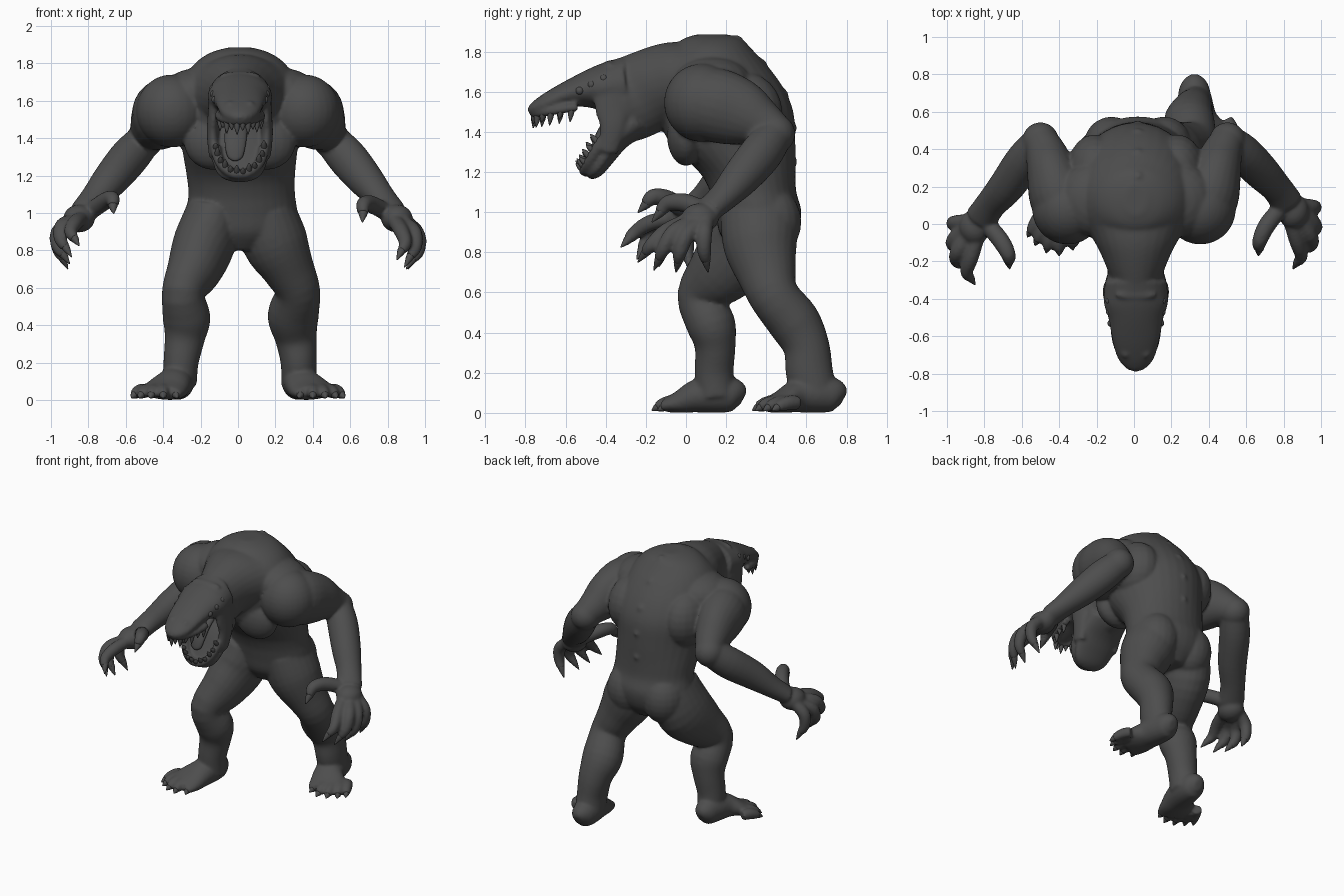
import bpy, bmesh, math
from mathutils import Vector, Matrix

skin = bpy.data.materials.new("dark_grey_skin")
skin.diffuse_color = (0.075, 0.075, 0.075, 1)


def catmull(pts, sub):
    """Smooth a list of (x, y, z, ra, rb) sections."""
    p = [pts[0]] + list(pts) + [pts[-1]]
    out = []
    for i in range(1, len(p) - 2):
        for s in range(sub):
            t = s / sub
            out.append([0.5 * (2 * b + (c - a) * t + (2 * a - 5 * b + 4 * c - d) * t * t
                               + (3 * b - a - 3 * c + d) * t ** 3)
                        for a, b, c, d in zip(p[i - 1], p[i], p[i + 1], p[i + 2])])
    out.append(list(pts[-1]))
    return out


def loft(bm, pts, ref=(1, 0, 0), n=20, sub=4, axis=None):
    """Closed tube: ra is the radius along ref, rb the radius across it."""
    secs = catmull(pts, sub)
    cen = [Vector(s[:3]) for s in secs]
    rings = []
    for i, s in enumerate(secs):
        t = Vector(axis) if axis else (cen[min(i + 1, len(cen) - 1)] - cen[max(i - 1, 0)]).normalized()
        a = Vector(ref)
        a = (a - t * a.dot(t)).normalized()
        b = t.cross(a)
        ra, rb = max(s[3], 0.002), max(s[4], 0.002)
        rings.append([bm.verts.new(cen[i] + a * ra * math.cos(k * math.tau / n)
                                   + b * rb * math.sin(k * math.tau / n)) for k in range(n)])
    for r, q in zip(rings, rings[1:]):
        for k in range(n):
            bm.faces.new((r[k], r[(k + 1) % n], q[(k + 1) % n], q[k]))
    bm.faces.new(rings[0][::-1])
    bm.faces.new(rings[-1])


def blob(bm, c, r, seg=20):
    m = Matrix.Translation(c) @ Matrix.Diagonal((*r, 1))
    bmesh.ops.create_uvsphere(bm, u_segments=seg, v_segments=seg // 2 + 2, radius=1, matrix=m)


def finish(bm, name):
    bmesh.ops.recalc_face_normals(bm, faces=bm.faces[:])
    me = bpy.data.meshes.new(name)
    bm.to_mesh(me)
    bm.free()
    me.materials.append(skin)
    for f in me.polygons:
        f.use_smooth = True
    ob = bpy.data.objects.new(name, me)
    bpy.context.collection.objects.link(ob)
    return ob


body, claws, teeth, eyes, tongue = (bmesh.new() for _ in range(5))


def digit(pts, r):
    """Finger or toe in the body, ending in a separate claw."""
    a, b, c, d = [Vector(p) for p in pts]
    e = c.lerp(d, 0.5)
    loft(body, [(*a, r, r), (*b, r * 1.05, r * 1.05), (*c, r * 0.9, r * 0.9),
                (*e, r * 0.65, r * 0.65)], n=12)
    s = c.lerp(d, 0.25)
    loft(claws, [(*s, r * 0.5, r * 0.5), (*e, r * 0.55, r * 0.55),
                 (*d, 0.003, 0.003)], n=10)


# torso, pelvis to hunched back
loft(body, [(.02, .36, .80, .10, .12), (.02, .36, .89, .26, .19), (.02, .36, 1.0, .295, .215),
            (.02, .335, 1.1, .285, .215), (.015, .305, 1.2, .29, .24), (.01, .23, 1.35, .31, .315),
            (.01, .20, 1.5, .33, .335), (.01, .17, 1.62, .32, .315), (.01, .13, 1.73, .29, .275),
            (.01, .13, 1.81, .23, .2), (.01, .13, 1.86, .15, .15), (.01, .13, 1.885, .06, .08)],
     n=32, axis=(0, 0, 1))
for s in (-1, 1):
    blob(body, (.02 + s * .14, .42, .95), (.15, .155, .18))       # buttock
    blob(body, (.01 + s * .22, .13, 1.64), (.2, .2, .135))        # shoulder slope
    blob(body, (.01 + s * .14, .0, 1.38), (.16, .095, .15))       # chest muscle
    blob(body, (.01 + s * .22, .28, 1.5), (.15, .2, .2))          # shoulder blade
# spine bumps
for y, z, r in ((.25, 1.845, .038), (.365, 1.725, .042), (.475, 1.58, .038),
                (.52, 1.42, .033), (.525, 1.25, .03)):
    blob(body, (.02, y, z), (r, r, r))

# neck and back of the head
loft(body, [(.01, .10, 1.65, .32, .21), (.01, .0, 1.64, .28, .21), (.01, -.08, 1.635, .23, .21),
            (.01, -.16, 1.615, .185, .205), (.01, -.25, 1.575, .15, .21), (.01, -.32, 1.55, .165, .205),
            (.01, -.36, 1.54, .13, .16)], n=28)
# upper jaw
loft(body, [(.01, -.30, 1.63, .165, .145), (.01, -.42, 1.62, .172, .118), (.01, -.5, 1.61, .148, .09),
            (.01, -.6, 1.585, .13, .062), (.01, -.68, 1.55, .112, .05), (.01, -.73, 1.525, .09, .042),
            (.01, -.765, 1.51, .06, .03), (.01, -.785, 1.5, .025, .012)], n=28)
# lower jaw
loft(body, [(.01, -.25, 1.46, .15, .09), (.01, -.34, 1.37, .16, .065), (.01, -.40, 1.28, .15, .05),
            (.01, -.45, 1.21, .12, .04), (.01, -.49, 1.185, .07, .025)], n=24)
# cheeks and brow folds
for s in (-1, 1):
    loft(body, [(.01 + s * .13, -.38, 1.64, .035, .09), (.01 + s * .14, -.37, 1.52, .032, .085),
                (.01 + s * .145, -.365, 1.42, .032, .065), (.01 + s * .135, -.39, 1.3, .03, .05)])
for y, z, w in ((-.38, 1.735, .11), (-.47, 1.69, .1), (-.55, 1.648, .09)):
    blob(body, (.01, y, z), (w, .028, .022))


def upper_rim(a):
    return Vector((.01 + .115 * math.sin(a), -.54 - .215 * math.cos(a), 1.525 - .035 * math.cos(a)))


def lower_rim(a):
    return Vector((.01 + .13 * math.sin(a), -.42 - .085 * math.cos(a), 1.36 - .155 * math.cos(a)))


# lips
for rim, r in ((upper_rim, .023), (lower_rim, .028)):
    loft(body, [(*rim(math.radians(d)), r, r) for d in range(-90, 91, 15)], ref=(0, 0, 1), n=12, sub=2)

# teeth
for i in range(12):
    a = math.radians(-82 + i * 164 / 11)
    p, long = upper_rim(a), (.072 if i % 2 else .05)
    q = p + Vector((0, -.008, -long))
    m = p.lerp(q, .5)
    loft(teeth, [(*p, .018, .018), (*m, .014, .014), (*q, .002, .002)], n=8, sub=2)
    p = lower_rim(a)
    q = p + Vector((0, -.045, .05 if i % 2 else .035))
    m = p.lerp(q, .6)
    loft(teeth, [(*p, .017, .017), (*m, .014, .014), (*q, .002, .002)], n=8, sub=2)

# tongue
loft(tongue, [(-.005, -.30, 1.50, .055, .03), (-.01, -.39, 1.44, .06, .025),
              (-.015, -.44, 1.36, .055, .02), (-.015, -.46, 1.30, .04, .016),
              (-.015, -.465, 1.28, .015, .01)])

# eyes, three each side, and nostril bumps
for s in (-1, 1):
    for x, y, z in ((.134, -.53, 1.605), (.142, -.47, 1.635), (.145, -.41, 1.665)):
        blob(eyes, (.01 + s * x, y, z), (.018, .02, .02), 14)
        blob(body, (.01 + s * (x - .012), y, z), (.022, .032, .03), 14)
    blob(body, (.01 + s * .055, -.69, 1.578), (.024, .03, .022), 14)


def arm(s):
    def P(x, y, z, *r):
        k = min(max((x - .5) / .2, 0), 1) if s < 0 else 0   # far hand reaches further forward
        return (s * x, y - .085 * k, z + .25 * k * max(0, .06 - y), *r)
    blob(body, P(.355, .08, 1.545), (.19, .19, .195), 28)     # shoulder
    loft(body, [P(.35, .05, 1.55, .17, .16), P(.40, .16, 1.53, .185, .165), P(.44, .28, 1.49, .165, .135),
                P(.47, .38, 1.44, .12, .11), P(.50, .45, 1.40, .09, .09)], ref=(0, 0, 1), n=24)
    blob(body, P(.50, .44, 1.39), (.1, .105, .1))             # elbow
    loft(body, [P(.49, .45, 1.40, .09, .09), P(.58, .38, 1.30, .108, .102), P(.68, .28, 1.18, .097, .097),
                P(.765, .19, 1.08, .073, .083), P(.82, .11, 1.01, .062, .088)], ref=(0, 0, 1))
    blob(body, P(.85, .07, .97), (.085, .095, .075))          # palm
    for f in (((.83, .04, .97), (.87, -.09, .91), (.895, -.17, .84), (.85, -.24, .75)),
              ((.88, .03, .95), (.94, -.06, .90), (.95, -.11, .82), (.89, -.16, .71)),
              ((.91, .06, .94), (.962, 0, .88), (.965, -.03, .80), (.90, -.05, .70)),
              ((.90, .10, .95), (.958, .09, .89), (.962, .09, .81), (.91, .11, .70))):
        digit([P(*p) for p in f], .04)
    digit([P(*p) for p in ((.80, .10, 1.0), (.715, .0, 1.045), (.672, -.09, 1.045), (.665, -.17, .95))], .046)


def foot(s, dy):
    def P(x, y, z, *r):
        return (s * x, y + dy, z, *r)
    loft(body, [P(.32, .785, .07, .03, .04), P(.322, .75, .085, .072, .08), P(.325, .67, .095, .092, .095),
                P(.345, .56, .085, .1, .085), P(.385, .48, .058, .12, .058), P(.415, .42, .042, .12, .04)])
    for x, y in ((.57, .43), (.53, .385), (.47, .345), (.40, .33), (.325, .36)):
        bx = .40 + (x - .40) * .55
        digit([P(bx, y + .13, .05), P(bx + (x - bx) * .35, y + .085, .05),
               P(bx + (x - bx) * .65, y + .045, .038), P(x, y, .012)], .036)


for s in (-1, 1):
    arm(s)
    foot(s, -.5 if s < 0 else 0)

# legs: one striding forward, one back
loft(body, [(-.13, .34, 1.0, .15, .2), (-.18, .29, .84, .165, .21), (-.235, .17, .70, .145, .17),
            (-.295, .07, .58, .112, .115), (-.275, .125, .44, .128, .122), (-.285, .145, .33, .108, .102),
            (-.305, .14, .2, .094, .097), (-.31, .15, .08, .09, .1)], n=24)
loft(body, [(.15, .36, 1.0, .16, .19), (.2, .37, .84, .175, .185), (.27, .40, .70, .14, .15),
            (.32, .44, .58, .12, .125), (.295, .54, .45, .137, .13), (.31, .6, .33, .112, .115),
            (.325, .615, .2, .097, .118), (.325, .645, .08, .095, .11)], n=24)

# fuse the body into one smooth skin
ob = finish(body, "creature_body")
rm = ob.modifiers.new("fuse", 'REMESH')
rm.mode = 'VOXEL'
rm.voxel_size = 0.0095
rm.use_smooth_shade = True
sm = ob.modifiers.new("soften", 'SMOOTH')
sm.factor = 0.5
sm.iterations = 10

finish(claws, "claws")
finish(teeth, "teeth")
finish(eyes, "eyes")
finish(tongue, "tongue")
